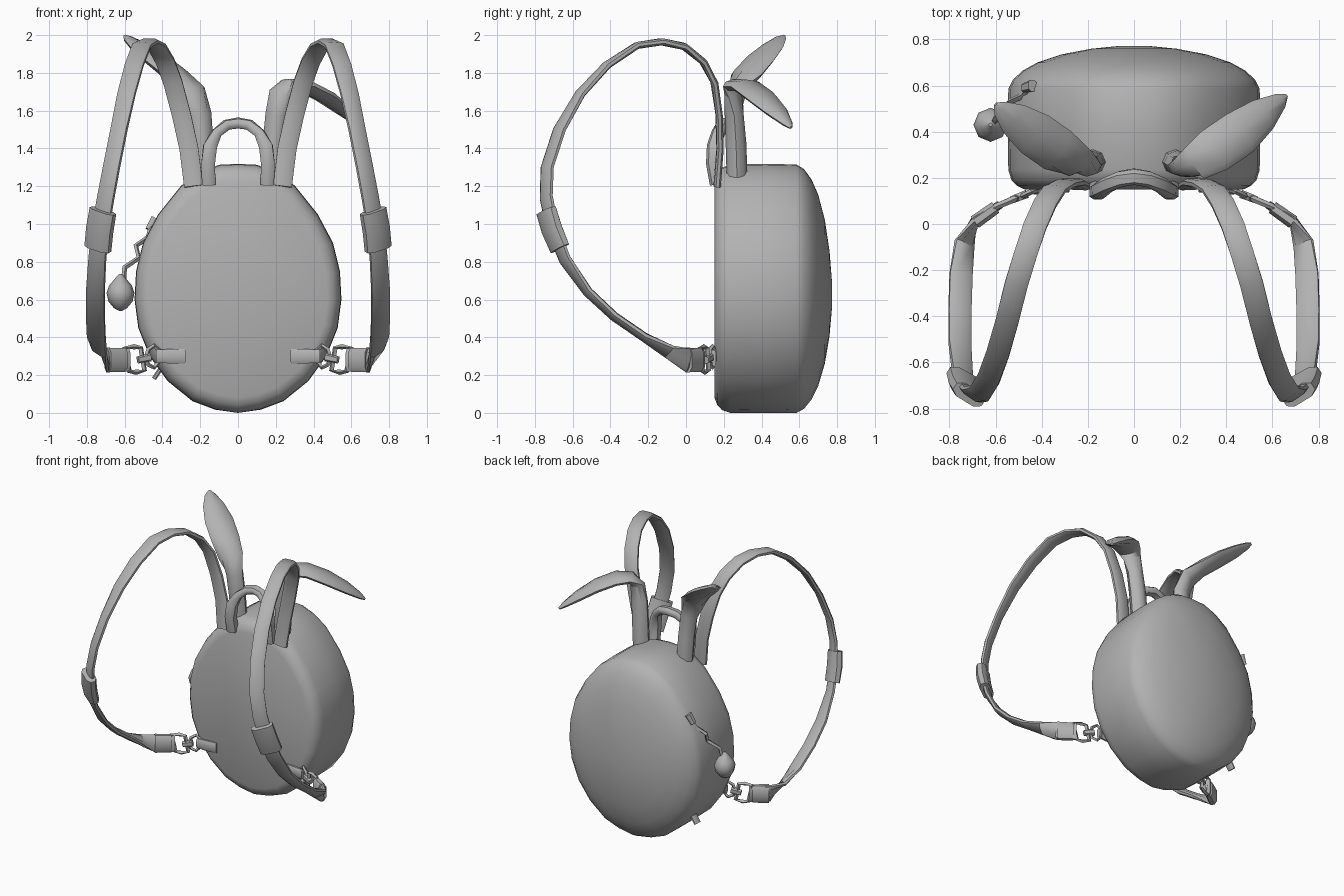
import bpy, bmesh, math
from mathutils import Vector as V

grey = bpy.data.materials.new("plain_grey")
grey.diffuse_color = (0.45, 0.45, 0.45, 1)

OCT = [(math.cos(a * math.pi / 4), math.sin(a * math.pi / 4)) for a in range(8)]
BAND = [(1, .45), (.6, 1), (-.6, 1), (-1, .45), (-1, -.45), (-.6, -1), (.6, -1), (1, -.45)]


def finish(name, bm):
    bmesh.ops.recalc_face_normals(bm, faces=bm.faces)
    me = bpy.data.meshes.new(name)
    bm.to_mesh(me)
    bm.free()
    ob = bpy.data.objects.new(name, me)
    me.materials.append(grey)
    bpy.context.collection.objects.link(ob)
    return ob


def skin(bm, rings, closed=False):
    """Bridge rings of points with quads, capping open ends."""
    vs = [[bm.verts.new(p) for p in r] for r in rings]
    n = len(vs[0])
    for a, b in zip(vs, vs[1:] + (vs[:1] if closed else [])):
        for i in range(n):
            bm.faces.new((a[i], a[(i + 1) % n], b[(i + 1) % n], b[i]))
    if not closed:
        bm.faces.new(vs[0])
        bm.faces.new(vs[-1])


def sweep(name, rows, section=BAND, closed=False, mirror=False):
    """rows: (point, side vector, half width, half thickness)"""
    rows = [(V(p), V(s), w, t) for p, s, w, t in rows]
    n = len(rows)
    rings = []
    for i, (p, s, w, t) in enumerate(rows):
        a = rows[(i - 1) % n if closed else max(i - 1, 0)][0]
        b = rows[(i + 1) % n if closed else min(i + 1, n - 1)][0]
        tan = (b - a).normalized()
        s = (s - tan * s.dot(tan)).normalized()
        nor = tan.cross(s)
        rings.append([p + s * w * u + nor * t * v for u, v in section])
    bm = bmesh.new()
    skin(bm, rings, closed)
    if mirror:
        skin(bm, [[V((-q.x, q.y, q.z)) for q in r] for r in rings], closed)
    return finish(name, bm)


def pair(name, rows, section=BAND, closed=False):
    """Left and right copies."""
    sweep("right_" + name, rows, section, closed)
    flip = [((-p[0], p[1], p[2]), (-s[0], s[1], s[2]), w, t) for p, s, w, t in rows]
    sweep("left_" + name, flip, section, closed)


# egg-shaped bag: outline scaled along the depth
half = [(.1, 1.31), (.2, 1.27), (.3, 1.2), (.42, 1.05), (.5, .9), (.537, .75), (.545, .6),
        (.525, .45), (.465, .3), (.37, .17), (.24, .065), (.12, .02)]
outline = [(0, 1.315)] + half + [(0, 0)] + [(-x, z) for x, z in reversed(half)]
depth = [(.15, .87), (.165, .93), (.19, .975), (.235, 1), (.42, 1.005), (.585, 1), (.625, .965),
         (.665, .885), (.70, .77), (.735, .58), (.76, .34), (.772, .12)]
bm = bmesh.new()
skin(bm, [[(x * s, y, max(0, .62 + (z - .62) * s)) for x, z in outline] for y, s in depth])
finish("bag_body", bm)

# shoulder straps
X, F, L = (1, .05, 0), (.82, .55, 0), (.95, .15, .2)
strap = [((.235, .165, 1.2), X), ((.26, .18, 1.4), X), ((.30, .175, 1.58), X),
         ((.345, .15, 1.75), X), ((.385, .09, 1.86), X), ((.43, -.01, 1.94), X),
         ((.47, -.13, 1.965), X), ((.51, -.26, 1.945), X), ((.55, -.42, 1.84), (.95, .25, 0)),
         ((.59, -.56, 1.69), (.9, .4, 0)), ((.63, -.67, 1.5), F), ((.67, -.735, 1.3), F),
         ((.70, -.74, 1.14), F), ((.73, -.705, .97), F), ((.745, -.64, .81), F),
         ((.755, -.52, .64), (.9, .4, 0)), ((.755, -.38, .51), L), ((.75, -.22, .4), L),
         ((.735, -.09, .325), (.8, .2, .6)), ((.69, .01, .28), (.2, 0, 1)),
         ((.58, .085, .28), (0, 0, 1))]
pair("strap", [(p, s, .05 if i < 19 else .062, .018) for i, (p, s) in enumerate(strap)])
pair("strap_slider", [((.715, -.74, 1.07), F, .075, .035), ((.732, -.71, .97), F, .075, .038),
                      ((.742, -.668, .87), F, .075, .035)])
pair("strap_cuff", [((.69, .008, .28), (0, 0, 1), .065, .03), ((.60, .072, .28), (0, 0, 1), .062, .028)])

# metal buckle frame, hook and ring at the strap ends, with fabric tab
def frame(name, pts, r):
    pair(name, [(p, (.4, .9, 0), r, r) for p in pts], OCT[::2], True)


frame("buckle_frame", [(.60, .075, .345), (.55, .095, .35), (.515, .11, .345), (.495, .12, .225),
                       (.54, .10, .215), (.575, .085, .22)], .014)
frame("clip_ring", [(.49, .12, .29), (.475, .125, .335), (.445, .14, .355), (.415, .15, .33),
                    (.415, .15, .275), (.445, .14, .24), (.475, .125, .255)], .012)
pair("clip_hook", [((.53, .105, .28), (0, 0, 1), .018, .016), ((.465, .13, .295), (0, 0, 1), .022, .018)])
pair("fabric_tab", [((.28, .15, .30), (0, 0, 1), .038, .012), ((.36, .143, .30), (0, 0, 1), .038, .014),
                    ((.435, .143, .30), (0, 0, 1), .034, .016)])

# carrying handle
arch = [(.155, .16, 1.21), (.158, .14, 1.32), (.148, .145, 1.41), (.115, .17, 1.48), (.06, .195, 1.525)]
arch = arch + [(0, .205, 1.535)] + [(-x, y, z) for x, y, z in reversed(arch)]
sweep("carry_handle", [(p, (0, 1, .2), .034, .036 if p[2] < 1.45 else .026) for p in arch])

# ears: one raised, one folded over
S = (1, 0, 0)
W = (.5, .85, .1)
sweep("raised_ear", [((-.18, .27, 1.25), S, .06, .055), ((-.19, .265, 1.42), S, .06, .055),
                     ((-.205, .255, 1.58), S, .065, .05), ((-.245, .265, 1.70), (.85, .5, .2), .085, .045),
                     ((-.33, .32, 1.79), W, .10, .04), ((-.43, .39, 1.87), W, .10, .035),
                     ((-.52, .455, 1.935), W, .075, .028), ((-.58, .50, 1.98), W, .038, .018),
                     ((-.60, .52, 1.995), W, .01, .008)], OCT)
W = (-.5, .85, .1)
sweep("folded_ear", [((.18, .27, 1.25), S, .06, .055), ((.19, .265, 1.42), S, .06, .055),
                     ((.205, .255, 1.58), S, .06, .05), ((.225, .25, 1.69), (.9, -.3, 0), .065, .045),
                     ((.265, .265, 1.735), (.7, -.7, 0), .08, .035), ((.35, .32, 1.73), (.5, -.85, 0), .10, .035),
                     ((.46, .395, 1.675), (.5, -.85, 0), .10, .035), ((.56, .475, 1.60), (.5, -.85, 0), .075, .03),
                     ((.635, .535, 1.535), (.5, -.85, 0), .035, .018), ((.66, .555, 1.51), (.5, -.85, 0), .01, .008)], OCT)

# zip pulls, zigzag cord and round charm
cord = [(-.45, .60, 1.02), (-.475, .56, .93), (-.54, .53, .885), (-.525, .50, .82),
        (-.60, .46, .77), (-.605, .44, .70)]
sweep("charm_cord", [(p, (0, 1, 0), .014, .014) for p in cord], OCT[::2])
sweep("zip_pull", [((-.44, .60, 1.03), (0, 1, 0), .025, .02), ((-.475, .59, .97), (0, 1, 0), .02, .016)])
sweep("lower_zip_pull", [((-.40, .50, .25), (0, 1, 0), .03, .012), ((-.445, .50, .18), (0, 1, 0), .03, .012)])
ball = [(.735, .008), (.71, .03), (.675, .06), (.635, .074), (.59, .064), (.555, .035), (.54, .008)]
sweep("charm_ball", [((-.622, .43, z), (1, 0, 0), r, r) for z, r in ball], OCT)

# soft shading with crisp edges kept
for ob in bpy.data.objects:
    ob.select_set(True)
    bpy.context.view_layer.objects.active = ob
bpy.ops.object.shade_smooth_by_angle(angle=math.radians(45))
